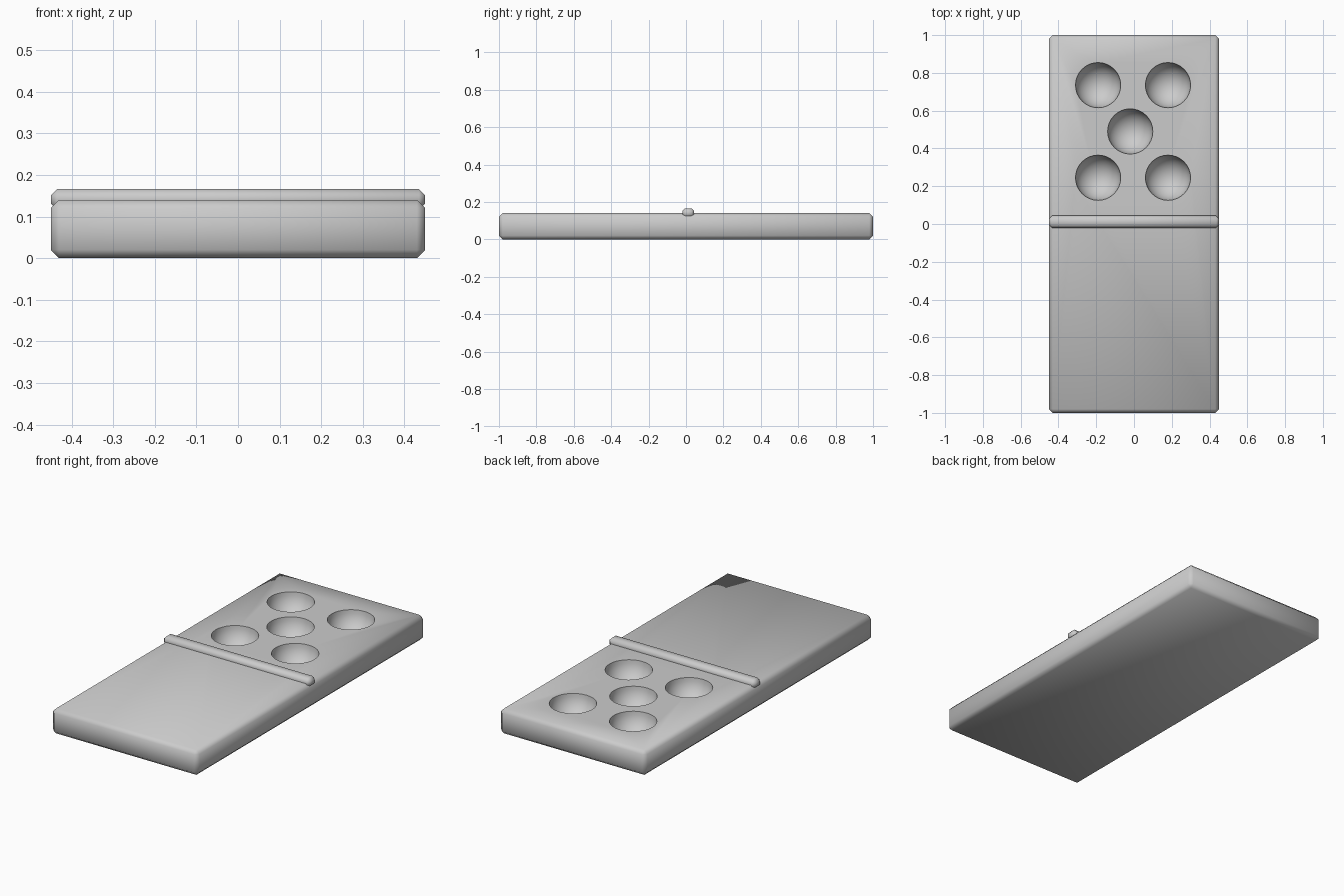
import bpy
import math

cube = bpy.data.objects.get("Cube")
if cube:
    bpy.data.objects.remove(cube, do_unlink=True)

grey = bpy.data.materials.new("light_grey")
grey.use_nodes = True
colour = (0.6, 0.6, 0.6, 1)
grey.diffuse_color = colour
grey.node_tree.nodes["Principled BSDF"].inputs["Base Color"].default_value = colour


def apply_modifier(obj, name):
    bpy.ops.object.select_all(action='DESELECT')
    obj.select_set(True)
    bpy.context.view_layer.objects.active = obj
    bpy.ops.object.modifier_apply(modifier=name)


def chamfered_box(name, centre, size, width):
    bpy.ops.mesh.primitive_cube_add(size=1, location=centre)
    obj = bpy.context.object
    obj.name = name
    obj.scale = size
    bpy.ops.object.transform_apply(location=False, rotation=False, scale=True)
    obj.data.materials.append(grey)
    bevel = obj.modifiers.new("chamfer", 'BEVEL')
    bevel.width = width
    bevel.segments = 1
    apply_modifier(obj, bevel.name)
    return obj


def cut_pip(target, x, y, radius, top):
    # Round hollow cut with a temporary ball
    bpy.ops.mesh.primitive_uv_sphere_add(
        segments=32, ring_count=16, radius=radius, location=(x, y, top + 0.003))
    ball = bpy.context.object
    ball.data.materials.append(grey)
    ball.hide_render = True
    cut = target.modifiers.new("pip", 'BOOLEAN')
    cut.operation = 'DIFFERENCE'
    cut.solver = 'EXACT'
    cut.object = ball
    apply_modifier(target, cut.name)
    bpy.data.objects.remove(ball, do_unlink=True)


def smooth(obj):
    bpy.ops.object.select_all(action='DESELECT')
    obj.select_set(True)
    bpy.context.view_layer.objects.active = obj
    bpy.ops.object.shade_smooth_by_angle(angle=math.radians(50))


# Tile body with five hollows on its back half
TOP = 0.14
tile = chamfered_box("tile_body", (0, 0, TOP / 2), (0.9, 2, TOP), 0.02)
pips = [(x, y) for x in (-0.19, 0.18) for y in (0.245, 0.735)] + [(-0.02, 0.49)]
for x, y in pips:
    cut_pip(tile, x, y, 0.12, TOP)
smooth(tile)

# Raised bar across the middle
bar = chamfered_box("divider_bar", (0, 0.012, 0.141), (0.9, 0.064, 0.05), 0.015)
smooth(bar)
